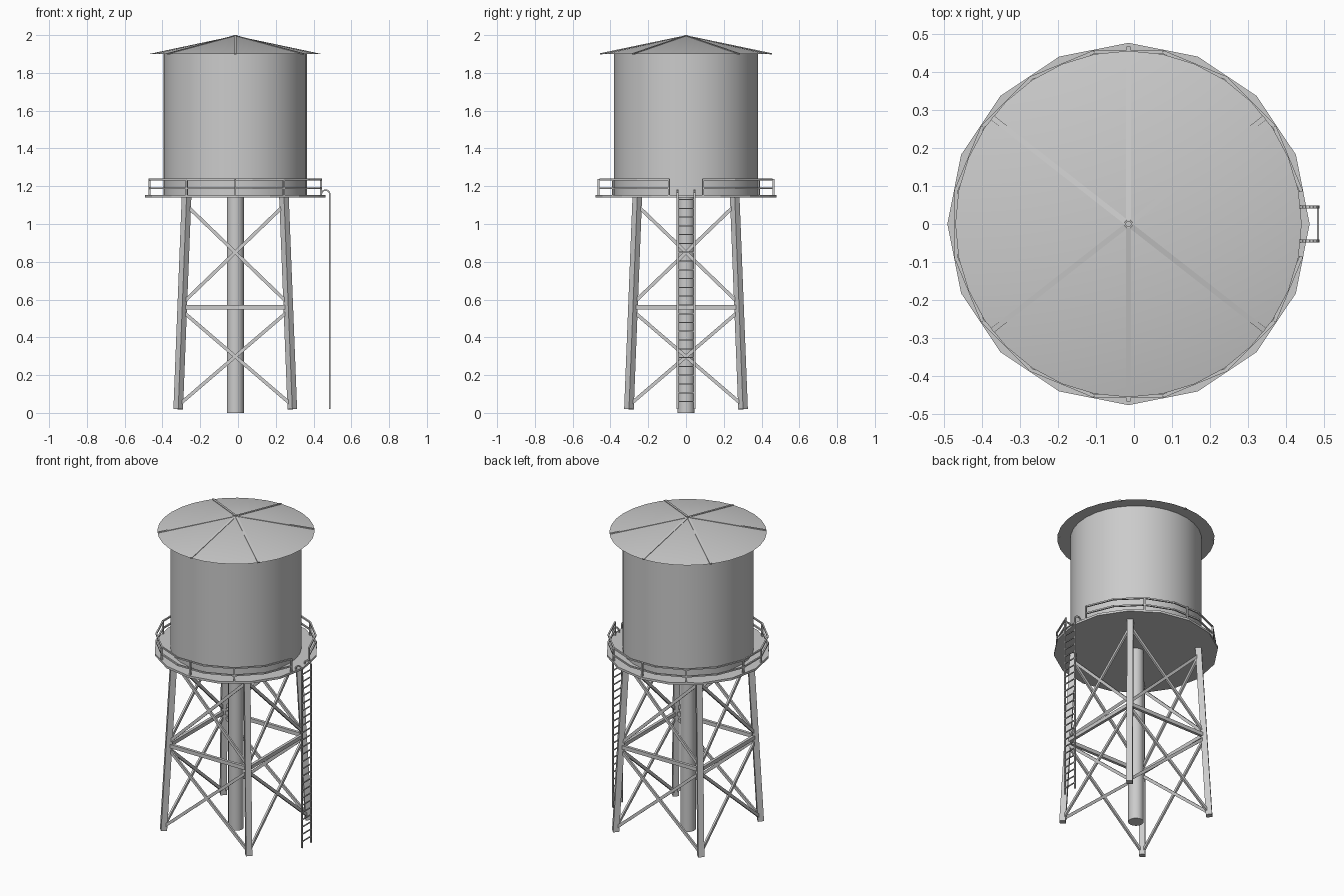
import bpy, bmesh
from math import sin, cos, pi, radians
from mathutils import Vector, Matrix

cube = bpy.data.objects.get("Cube")
if cube:
    bpy.data.objects.remove(cube, do_unlink=True)

CENTRE_X = -0.0145   # the tower stands slightly off centre to make room for the ladder

grey = bpy.data.materials.new("light_grey")
grey.use_nodes = True
grey.diffuse_color = (0.6, 0.6, 0.6, 1)
grey.node_tree.nodes["Principled BSDF"].inputs["Base Color"].default_value = (0.6, 0.6, 0.6, 1)


def finish(bm, name, smooth=False):
    bmesh.ops.recalc_face_normals(bm, faces=bm.faces)
    mesh = bpy.data.meshes.new(name)
    bm.to_mesh(mesh)
    bm.free()
    mesh.materials.append(grey)
    obj = bpy.data.objects.new(name, mesh)
    obj.location.x = CENTRE_X
    bpy.context.collection.objects.link(obj)
    if smooth:
        bpy.ops.object.select_all(action='DESELECT')
        obj.select_set(True)
        bpy.context.view_layer.objects.active = obj
        bpy.ops.object.shade_smooth_by_angle(angle=radians(35))
    return obj


def drum(name, r1, r2, z1, z2, sides, smooth=True):
    bm = bmesh.new()
    bmesh.ops.create_cone(bm, cap_ends=True, segments=sides, radius1=r1, radius2=r2,
                          depth=z2 - z1, matrix=Matrix.Translation((0, 0, (z1 + z2) / 2)))
    return finish(bm, name, smooth)


def beam(bm, p, q, wide, deep, facing=(0, 0, 1)):
    """Box from p to q; its deep side points along facing."""
    p, q = Vector(p), Vector(q)
    along = (q - p).normalized()
    side = along.cross(Vector(facing)).normalized()
    out = side.cross(along)
    frame = Matrix((side, out, along)).transposed().to_4x4()
    size = Matrix.Diagonal((wide, deep, (q - p).length, 1))
    bmesh.ops.create_cube(bm, size=1, matrix=Matrix.Translation((p + q) / 2) @ frame @ size)


def chain(bm, points, thick, facing):
    for p, q in zip(points, points[1:]):
        beam(bm, p, q, thick, thick, facing)


def polar(radius, degrees, z):
    a = radians(degrees)
    return Vector((radius * cos(a), radius * sin(a), z))


# Tank, roof, platform and riser pipe
drum("tank", 0.381, 0.381, 1.15, 1.905, 32)
drum("roof", 0.457, 0, 1.9, 1.997, 32)
drum("roof_cap", 0.008, 0.008, 1.985, 2.0, 12)
drum("platform", 0.478, 0.478, 1.14, 1.154, 16, smooth=False)
drum("riser_pipe", 0.045, 0.045, 0, 1.145, 24)

# Raised seams on the roof
bm = bmesh.new()
for angle in (38, 90, 142, 218, 270, 322):
    beam(bm, polar(0.01, angle, 1.993), polar(0.455, angle, 1.9), 0.014, 0.008)
finish(bm, "roof_ribs")


# Four leaning legs, turned to face the corners
def leg_point(sx, sy, z):
    r = 0.302 + (0.258 - 0.302) * (z - 0.02) / 1.12
    return Vector((sx * r, sy * r, z))


corners = [(-1, -1), (1, -1), (1, 1), (-1, 1)]
bm = bmesh.new()
for c in corners:
    beam(bm, leg_point(*c, 0.02), leg_point(*c, 1.145), 0.036, 0.036, (*c, 0))
finish(bm, "legs")

# Girts and crossed braces on each side
girts, braces = bmesh.new(), bmesh.new()
for i, a in enumerate(corners):
    b = corners[(i + 1) % 4]
    outward = (a[0] + b[0], a[1] + b[1], 0)
    beam(girts, leg_point(*a, 0.56), leg_point(*b, 0.56), 0.024, 0.018, outward)
    for low, high in ((0.04, 0.54), (0.58, 1.10)):
        beam(braces, leg_point(*a, low), leg_point(*b, high), 0.018, 0.012, outward)
        beam(braces, leg_point(*b, low), leg_point(*a, high), 0.018, 0.012, outward)
finish(girts, "girts")
finish(braces, "cross_braces")

# Guard rail, open at the ladder
bm = bmesh.new()
RAIL = 0.463
ring = [11.25 + 22.5 * k for k in range(16)]
for z in (1.19, 1.236):
    chain(bm, [polar(RAIL, a, z) for a in ring], 0.009, (0, 0, 1))
for a in (11.25, 56.25, 90, 123.75, 168.75):
    for s in (a, -a):
        beam(bm, polar(RAIL, s, 1.15), polar(RAIL, s, 1.239), 0.01, 0.01, polar(1, s, 0))
finish(bm, "guard_rail")

# Ladder with hooked tops
bm = bmesh.new()
for y in (-0.045, 0.045):
    hook = [(0.478 + 0.022 * cos(t * pi / 8), y, 1.158 + 0.022 * sin(t * pi / 8)) for t in range(9)]
    chain(bm, [(0.5, y, 0.02)] + hook + [(0.456, y, 1.15)], 0.008, (0, 1, 0))
for k in range(24):
    z = 0.06 + 0.0465 * k
    beam(bm, (0.5, -0.045, z), (0.5, 0.045, z), 0.006, 0.006)
finish(bm, "ladder")
